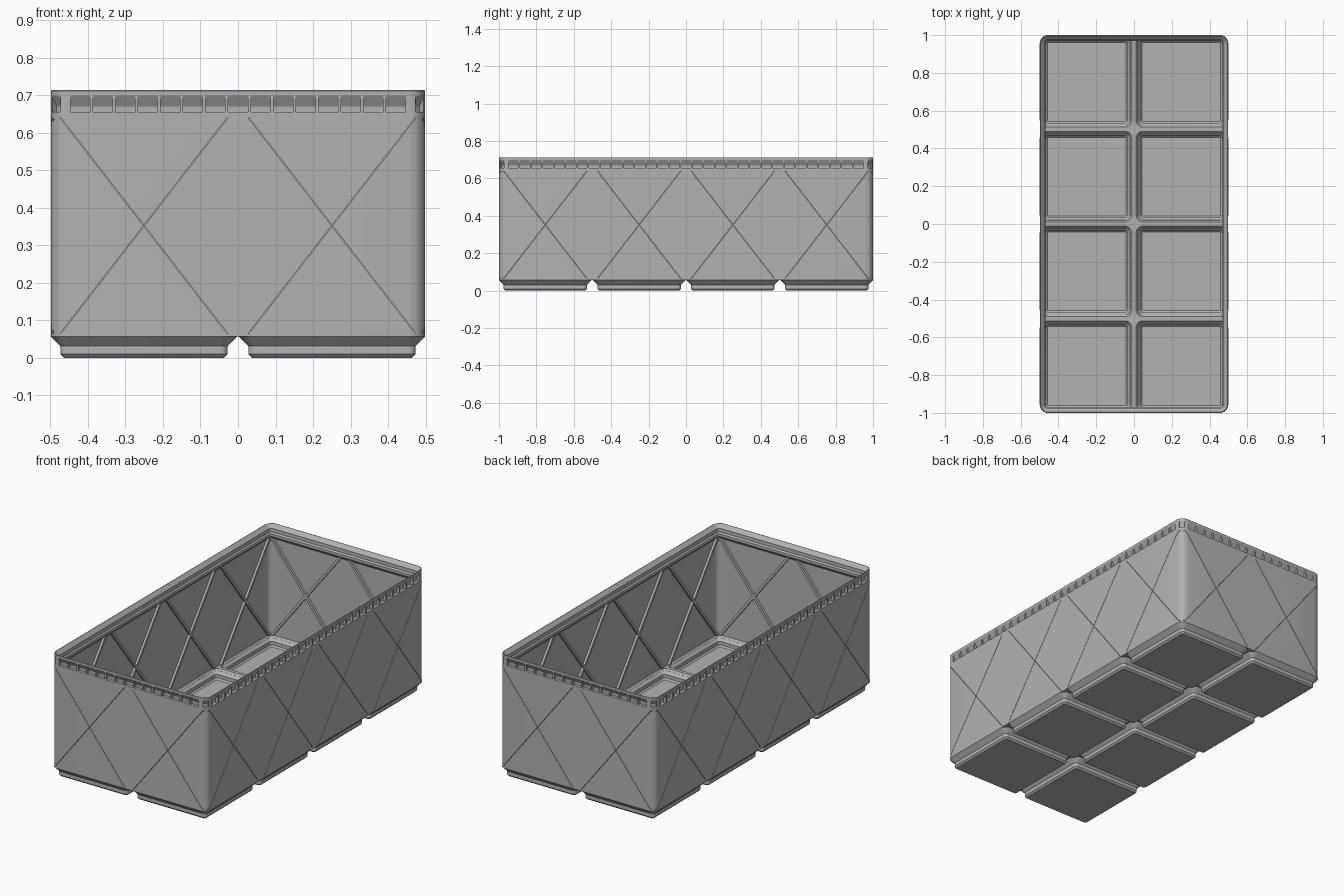
import bpy, bmesh, math
from mathutils import Vector, Matrix

if "Cube" in bpy.data.objects:
    bpy.data.objects.remove(bpy.data.objects["Cube"])

HX, HY, PITCH = 0.4985, 1.0, 0.5015      # outer half sizes, cell pitch
BASE, FLOOR, TOP = 0.0567, 0.066, 0.713  # body bottom, inner floor, rim
RAD = 0.045

grey = bpy.data.materials.new("plain_grey")
grey.diffuse_color = (0.45, 0.45, 0.45, 1)
grey.use_nodes = True
grey.node_tree.nodes["Principled BSDF"].inputs["Base Color"].default_value = grey.diffuse_color


def rounded_ring(bm, cx, cy, hx, hy, r, z, seg=6):
    """Loop of vertices around a rounded rectangle."""
    verts = []
    for q, (sx, sy) in enumerate(((1, 1), (-1, 1), (-1, -1), (1, -1))):
        for i in range(seg + 1):
            a = math.radians(90 * q + 90 * i / seg)
            verts.append(bm.verts.new((cx + sx * (hx - r) + r * math.cos(a),
                                       cy + sy * (hy - r) + r * math.sin(a), z)))
    return verts


def loft(bm, cx, cy, hx, hy, profile):
    """Closed solid through (inset, z, corner radius) rings, capped at both ends."""
    rings = [rounded_ring(bm, cx, cy, hx - d, hy - d, r, z) for d, z, r in profile]
    for a, b in zip(rings, rings[1:]):
        for i in range(len(a)):
            j = (i + 1) % len(a)
            bm.faces.new((a[i], a[j], b[j], b[i]))
    bm.faces.new(rings[0][::-1])
    bm.faces.new(rings[-1])


def prism(bm, origin, angle, points, width):
    """Extrude a (depth, z) outline sideways; depth runs inward from a wall."""
    n = Vector((math.cos(angle), math.sin(angle), 0))
    t = Vector((-n.y, n.x, 0))
    ends = []
    for s in (-0.5, 0.5):
        ends.append([bm.verts.new(Vector(origin) - n * d + t * s * width + Vector((0, 0, z)))
                     for d, z in points])
    a, b = ends
    for i in range(len(a)):
        j = (i + 1) % len(a)
        bm.faces.new((a[i], a[j], b[j], b[i]))
    bm.faces.new(a[::-1])
    bm.faces.new(b)


def make(name, bm):
    bmesh.ops.recalc_face_normals(bm, faces=bm.faces)
    me = bpy.data.meshes.new(name)
    bm.to_mesh(me)
    bm.free()
    me.materials.append(grey)
    ob = bpy.data.objects.new(name, me)
    bpy.context.collection.objects.link(ob)
    return ob


def activate(ob):
    bpy.ops.object.select_all(action='DESELECT')
    ob.select_set(True)
    bpy.context.view_layer.objects.active = ob


def boolean(ob, tool, op):
    m = ob.modifiers.new("cut", 'BOOLEAN')
    m.object, m.operation, m.solver, m.use_self = tool, op, 'EXACT', True
    activate(ob)
    bpy.ops.object.modifier_apply(modifier=m.name)
    bpy.data.objects.remove(tool)


# the four walls: outward angle, distance to face, number of cells, notch count and pitch
WALLS = [(0, HX, 4, 31, 0.0615), (math.pi / 2, HY, 2, 15, 0.06),
         (math.pi, HX, 4, 31, 0.0615), (-math.pi / 2, HY, 2, 15, 0.06)]


def diagonals(name, lean, width, d0, d1):
    """Slanted bars, one per cell on each wall."""
    bm = bmesh.new()
    half, z0, z1 = 0.223, 0.064, 0.64
    length = math.hypot(2 * half, z1 - z0)
    tilt = lean * math.atan2(2 * half, z1 - z0)
    for ang, dist, cells, _, _ in WALLS:
        for c in range(cells):
            along = (c - (cells - 1) / 2) * PITCH
            mat = (Matrix.Rotation(ang, 4, 'Z')
                   @ Matrix.Translation((dist - (d0 + d1) / 2, along, (z0 + z1) / 2))
                   @ Matrix.Rotation(tilt, 4, 'X')
                   @ Matrix.Diagonal((d1 - d0, width, length, 1)))
            bmesh.ops.create_cube(bm, size=1, matrix=mat)
    return make(name, bm)


# bin body with stacking lip
bm = bmesh.new()
loft(bm, 0, 0, HX, HY, [
    (0, BASE, RAD), (0, TOP - 0.002, RAD), (0.002, TOP, 0.043), (0.004, TOP, 0.041),
    (0.024, 0.692, 0.021), (0.024, 0.671, 0.021), (0.031, 0.663, 0.014),
    (0.031, 0.648, 0.014), (0.012, 0.628, 0.033), (0.012, FLOOR, 0.033)])
body = make("bin_body", bm)

# cross ribs inside the walls, with a fine slit behind each from outside
for lean in (1, -1):
    boolean(body, diagonals("ribs", lean, 0.014, 0.006, 0.025), 'UNION')
for lean in (1, -1):
    boolean(body, diagonals("slits", lean, 0.002, -0.01, 0.02), 'DIFFERENCE')

# notches under the rim and pocket openings in the floor
CELLS = [((i - 0.5) * PITCH, (j - 1.5) * PITCH) for i in range(2) for j in range(4)]
NOTCH = [(-0.02, 0.655), (0.017, 0.655), (0.017, 0.67), (-0.002, 0.703), (-0.02, 0.703)]
bm = bmesh.new()
for ang, dist, _, count, step in WALLS:
    n, t = Vector((math.cos(ang), math.sin(ang), 0)), Vector((-math.sin(ang), math.cos(ang), 0))
    for k in range(count):
        prism(bm, n * dist + t * (k - (count - 1) / 2) * step, ang, NOTCH, step - 0.008)
for sx in (-1, 1):
    for sy in (-1, 1):
        a = math.atan2(sy, sx)
        o = Vector((sx * (HX - RAD), sy * (HY - RAD), 0)) + RAD * Vector((math.cos(a), math.sin(a), 0))
        prism(bm, o, a, NOTCH, 0.03)
PH = 0.24                                   # pocket half size at floor level
SLOPE = BASE - 0.0425
for cx, cy in CELLS:
    loft(bm, cx, cy, PH, PH, [(FLOOR - BASE, BASE - 0.001, 0.028), (0, FLOOR, 0.037),
                              (0, FLOOR + 0.003, 0.037)])
boolean(body, make("cutters", bm), 'DIFFERENCE')

# hollow feet
bm = bmesh.new()
for cx, cy in CELLS:
    h, e = 0.2485, 0.2485 - PH              # e: pocket inset from foot edge
    rings = [(e + 0.0093, BASE, 0.028), (e + 0.0235, 0.042, 0.015), (e + 0.0235, 0.021, 0.015),
             (e + 0.0315, 0.013, 0.008)]
    outer = [(0.0352, 0, 0.01), (0.0257, 0.0095, 0.019), (0.0257, 0.031, 0.019), (0, BASE, RAD)]
    loft(bm, cx, cy, h, h, outer + rings)
feet = make("hollow_feet", bm)

for ob in (body, feet):
    activate(ob)
    bpy.ops.object.shade_smooth_by_angle(angle=math.radians(25))
